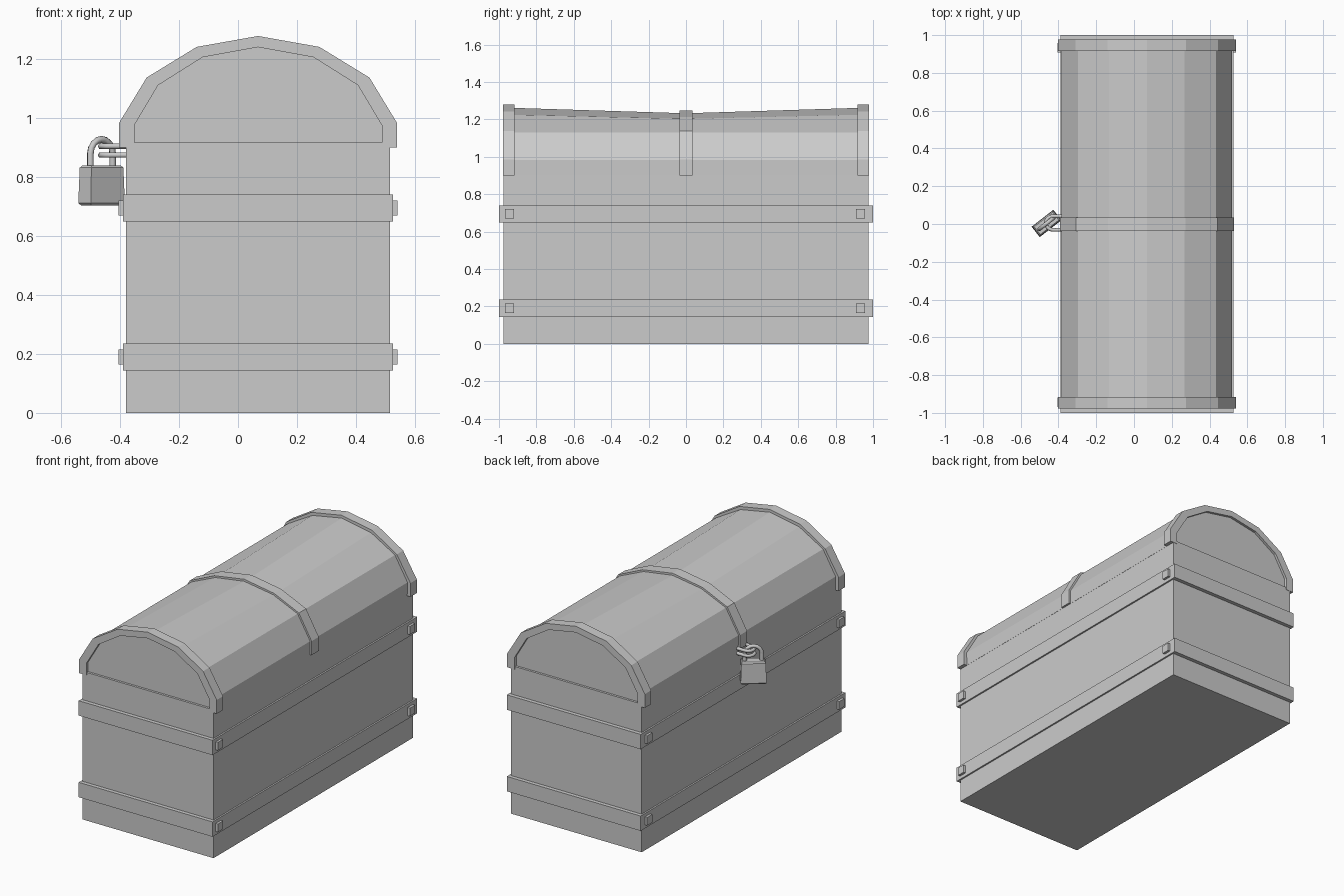
import bpy, bmesh
from math import radians, cos, sin, pi
from mathutils import Matrix

if "Cube" in bpy.data.objects:
    bpy.data.objects.remove(bpy.data.objects["Cube"])

CX = 0.068  # chest centre in x (the padlock hangs out on the -x side)


def loft(name, sections):
    """Skin a list of equal closed loops and cap both ends."""
    bm = bmesh.new()
    rings = [[bm.verts.new(p) for p in s] for s in sections]
    n = len(rings[0])
    for a, b in zip(rings, rings[1:]):
        for i in range(n):
            j = (i + 1) % n
            bm.faces.new((a[i], a[j], b[j], b[i]))
    bm.faces.new(rings[0])
    bm.faces.new(rings[-1])
    bmesh.ops.recalc_face_normals(bm, faces=bm.faces)
    me = bpy.data.meshes.new(name)
    bm.to_mesh(me)
    bm.free()
    ob = bpy.data.objects.new(name, me)
    bpy.context.collection.objects.link(ob)
    return ob


def box(name, x0, x1, y0, y1, z0, z1):
    return loft(name, [[(x0, y0, z), (x1, y0, z), (x1, y1, z), (x0, y1, z)] for z in (z0, z1)])


def arch(half):
    """Mirror a half profile (outside to apex) into a full arch around CX."""
    return [(CX + x, z) for x, z in half] + [(CX - x, z) for x, z in half[-2::-1]]


def strap(name, outer, inner, y0, y1):
    return loft(name, [[(ox, y0, oz), (ox, y1, oz), (ix, y1, iz), (ix, y0, iz)]
                       for (ox, oz), (ix, iz) in zip(arch(outer), arch(inner))])


def tube(name, pts, r):
    cu = bpy.data.curves.new(name, 'CURVE')
    cu.dimensions = '3D'
    cu.bevel_depth = r
    cu.bevel_resolution = 1
    cu.use_fill_caps = True
    sp = cu.splines.new('POLY')
    sp.points.add(len(pts) - 1)
    for p, co in zip(sp.points, pts):
        p.co = (*co, 1)
    ob = bpy.data.objects.new(name, cu)
    bpy.context.collection.objects.link(ob)
    return ob


# Chest body
box("chest_body", CX - 0.448, CX + 0.448, -0.976, 0.976, 0, 0.917)

# Horizontal bands with square studs at the corners
for k, z in (("lower", 0.19), ("upper", 0.695)):
    box(k + "_band", CX - 0.458, CX + 0.458, -1, 1, z - 0.046, z + 0.046)
    for sx in (-1, 1):
        for y in (-0.944, 0.933):
            xs = sorted((CX + sx * 0.455, CX + sx * 0.473))
            box(k + "_stud", *xs, y - 0.025, y + 0.025, z - 0.025, z + 0.025)

# Barrel lid, sagging at the middle
lid_end = [(0.449, 0.9), (0.451, 0.984), (0.365, 1.131), (0.2, 1.226), (0, 1.263)]
lid_mid = lid_end[:3] + [(0.2, 1.203), (0, 1.233)]
loft("lid", [[(x, y, z) for x, z in arch(p)]
             for y, p in ((-0.962, lid_end), (0, lid_mid), (0.962, lid_end))])

# Lid straps: a frame at each end and one over the middle
end_out = [(0.471, 0.9), (0.471, 0.985), (0.378, 1.138), (0.208, 1.242), (0, 1.279)]
end_in = [(0.42, 0.9), (0.42, 0.976), (0.339, 1.112), (0.188, 1.207), (0, 1.241)]
mid_out = [(0.461, 0.9), (0.461, 0.987), (0.374, 1.138), (0.205, 1.214), (0, 1.247)]
mid_in = [(0.435, 0.9), (0.435, 0.975), (0.35, 1.115), (0.19, 1.19), (0, 1.22)]
strap("front_lid_strap", end_out, end_in, -0.978, -0.916)
strap("back_lid_strap", end_out, end_in, 0.916, 0.978)
strap("middle_lid_strap", mid_out, mid_in, -0.036, 0.034)

# Staples on lid and body
for k, z in (("lid", 0.905), ("body", 0.875)):
    bend = [(-0.43 - 0.036 * sin(a), 0.036 * cos(a) + 0.005, z)
            for a in (i * pi / 8 for i in range(9))]
    tube(k + "_staple", [(-0.37, 0.041, z)] + bend + [(-0.37, -0.031, z)], 0.01)

# Padlock: tapered body and shackle, turned about z
pose = Matrix.Translation((-0.463, 0.003, 0)) @ Matrix.Rotation(radians(38), 4, 'Z')
lock = loft("padlock_body", [[(-w, -d, z), (w, -d, z), (w, d, z), (-w, d, z)]
                             for w, d, z in ((0.066, 0.028, 0.704), (0.073, 0.035, 0.712),
                                             (0.069, 0.032, 0.832), (0.062, 0.026, 0.84))])
top = [(0.048 * cos(a), 0, 0.88 + 0.048 * sin(a)) for a in (i * pi / 8 for i in range(9))]
shackle = tube("padlock_shackle", [(0.048, 0, 0.82)] + top + [(-0.048, 0, 0.82)], 0.012)
lock.matrix_world = pose
shackle.matrix_world = pose
